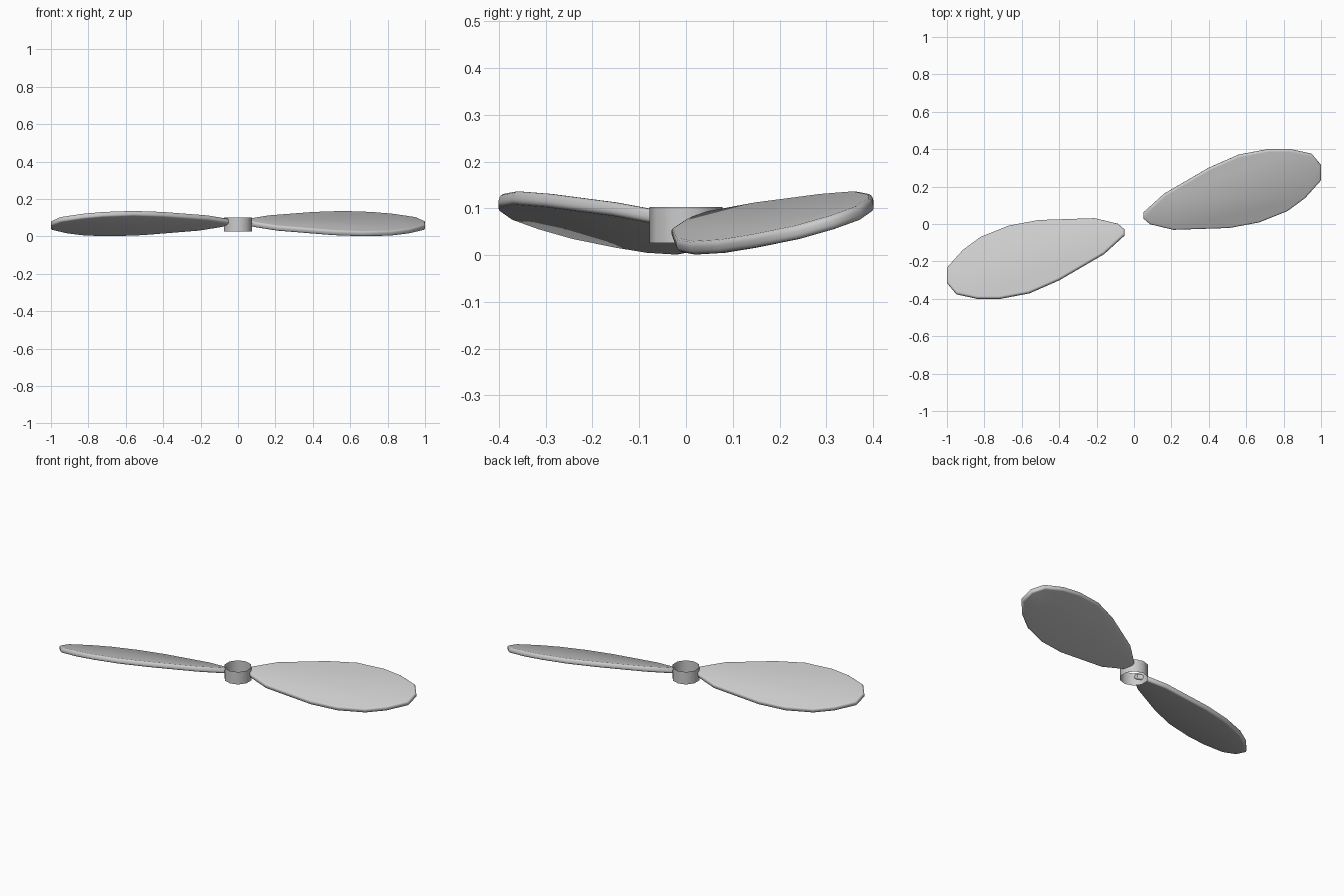
import bpy, bmesh, math
from mathutils import Vector, Matrix

if "Cube" in bpy.data.objects:
    bpy.data.objects.remove(bpy.data.objects["Cube"], do_unlink=True)

grey = bpy.data.materials.new("light grey plastic")
grey.use_nodes = True
color = (0.6, 0.6, 0.6, 1)
grey.diffuse_color = color
grey.node_tree.nodes["Principled BSDF"].inputs["Base Color"].default_value = color


def add_part(name, bm):
    """Turn a bmesh into a smooth shaded object."""
    mesh = bpy.data.meshes.new(name)
    bm.to_mesh(mesh)
    bm.free()
    mesh.materials.append(grey)
    obj = bpy.data.objects.new(name, mesh)
    bpy.context.collection.objects.link(obj)
    bpy.ops.object.select_all(action='DESELECT')
    obj.select_set(True)
    bpy.context.view_layer.objects.active = obj
    bpy.ops.object.shade_smooth_by_angle(angle=math.radians(40))
    return obj


# Blade plan outline, leading edge first
OUTLINE = [(0.05, 0.06), (0.16, 0.16), (0.40, 0.30), (0.56, 0.37), (0.72, 0.40),
           (0.835, 0.40), (0.95, 0.375), (1.0, 0.315), (1.0, 0.235), (0.915, 0.14),
           (0.82, 0.07), (0.67, 0.01), (0.51, -0.02), (0.21, -0.03), (0.085, 0.0),
           (0.05, 0.03)]
THICKNESS = 0.03
SLOPE_X, SLOPE_Y, HEIGHT = -0.09, 0.285, 0.07


def make_blade(name, turn):
    """Pitched flat plate with a rounded rim, turned about the hub axis."""
    normal = Vector((-SLOPE_X, -SLOPE_Y, 1)).normalized()
    bm = bmesh.new()
    base = [bm.verts.new(Vector((x, y, HEIGHT + SLOPE_X * x + SLOPE_Y * y))
                         - normal * THICKNESS / 2) for x, y in OUTLINE]
    cap = bm.faces.new(base)
    grown = bmesh.ops.extrude_face_region(bm, geom=[cap], use_keep_orig=True)
    top = [g for g in grown["geom"] if isinstance(g, bmesh.types.BMVert)]
    bmesh.ops.translate(bm, verts=top, vec=normal * THICKNESS)
    bmesh.ops.recalc_face_normals(bm, faces=bm.faces)
    rim = [e for f in bm.faces if len(f.verts) > 4 for e in f.edges]
    bmesh.ops.bevel(bm, geom=rim, offset=0.011, segments=3, profile=0.5, affect='EDGES')
    bmesh.ops.rotate(bm, verts=bm.verts, matrix=Matrix.Rotation(turn, 3, 'Z'))
    return add_part(name, bm)


make_blade("left_blade", 0)
make_blade("right_blade", math.pi)

# Open hub sleeve
bm = bmesh.new()
bmesh.ops.create_cone(bm, cap_ends=False, segments=10, radius1=0.078, radius2=0.078,
                      depth=0.077, matrix=Matrix.Translation((0, 0, 0.064)))
add_part("hub_sleeve", bm)
